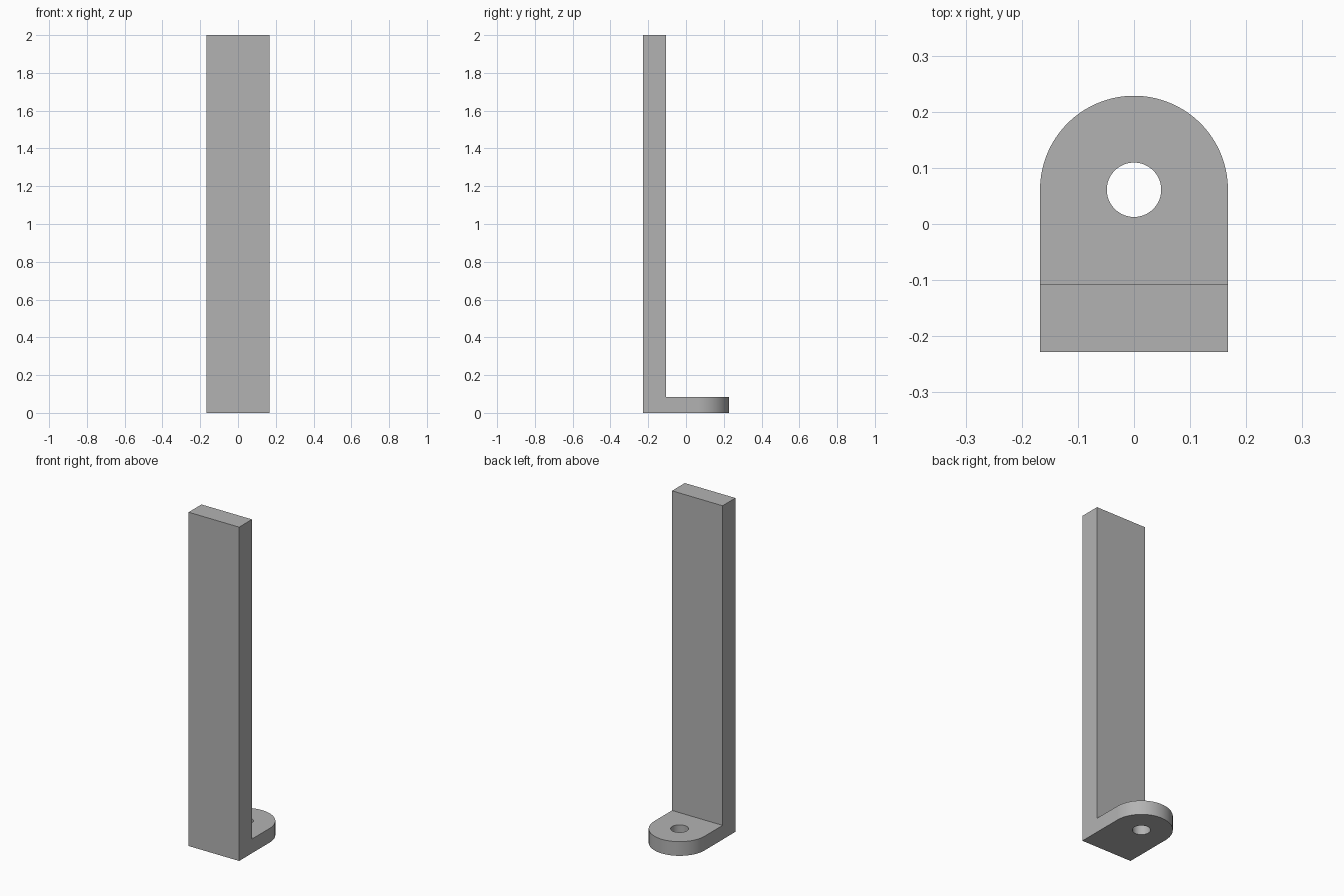
import bpy
import bmesh
from math import pi, radians, sin, cos

default_cube = bpy.data.objects.get("Cube")
if default_cube:
    bpy.data.objects.remove(default_cube, do_unlink=True)

HALF_WIDTH = 0.1675
HEIGHT = 2.0
FRONT_Y = -0.2285
WALL_BACK_Y = -0.107
FOOT_TOP = 0.085
EYE_Y = 0.061          # centre of the rounded end and its hole
HOLE_RADIUS = 0.0485

grey = bpy.data.materials.new("plain grey")
grey.use_nodes = True
colour = (0.45, 0.45, 0.45, 1.0)
grey.diffuse_color = colour
grey.node_tree.nodes["Principled BSDF"].inputs["Base Color"].default_value = colour


def arc(radius, start, end, steps):
    """Points on an arc around the eye centre."""
    angles = [start + (end - start) * i / steps for i in range(steps + 1)]
    return [(radius * cos(a), EYE_Y + radius * sin(a)) for a in angles]


def prism(name, outline, bottom, top):
    """Extrude a plan outline upward into a solid."""
    bm = bmesh.new()
    face = bm.faces.new([bm.verts.new((x, y, bottom)) for x, y in outline])
    extruded = bmesh.ops.extrude_face_region(bm, geom=[face])["geom"]
    moved = [v for v in extruded if isinstance(v, bmesh.types.BMVert)]
    bmesh.ops.translate(bm, verts=moved, vec=(0, 0, top - bottom))
    bmesh.ops.recalc_face_normals(bm, faces=bm.faces)
    mesh = bpy.data.meshes.new(name)
    bm.to_mesh(mesh)
    bm.free()
    mesh.materials.append(grey)
    obj = bpy.data.objects.new(name, mesh)
    bpy.context.collection.objects.link(obj)
    return obj


# Bracket blank: straight front, half-round back
outline = [(-HALF_WIDTH, FRONT_Y), (HALF_WIDTH, FRONT_Y)] + arc(HALF_WIDTH, 0, pi, 64)
bracket = prism("angle_bracket", outline, 0, HEIGHT)

# Cutters: space above the foot, and the bolt hole
space = [(-1, WALL_BACK_Y), (1, WALL_BACK_Y), (1, 1), (-1, 1)]
cutters = [
    prism("foot_clearance_cutter", space, FOOT_TOP, HEIGHT + 1),
    prism("bolt_hole_cutter", arc(HOLE_RADIUS, 0, 2 * pi, 48)[:-1], -1, 1),
]
for cutter in cutters:
    cutter.hide_render = True
    cut = bracket.modifiers.new(cutter.name, "BOOLEAN")
    cut.operation = "DIFFERENCE"
    cut.solver = "EXACT"
    cut.object = cutter

# Apply the cuts, drop the cutters and smooth the round walls
bpy.ops.object.select_all(action="DESELECT")
bracket.select_set(True)
bpy.context.view_layer.objects.active = bracket
for name in [m.name for m in bracket.modifiers]:
    bpy.ops.object.modifier_apply(modifier=name)
for cutter in cutters:
    bpy.data.objects.remove(cutter, do_unlink=True)
bpy.ops.object.shade_smooth_by_angle(angle=radians(30))
